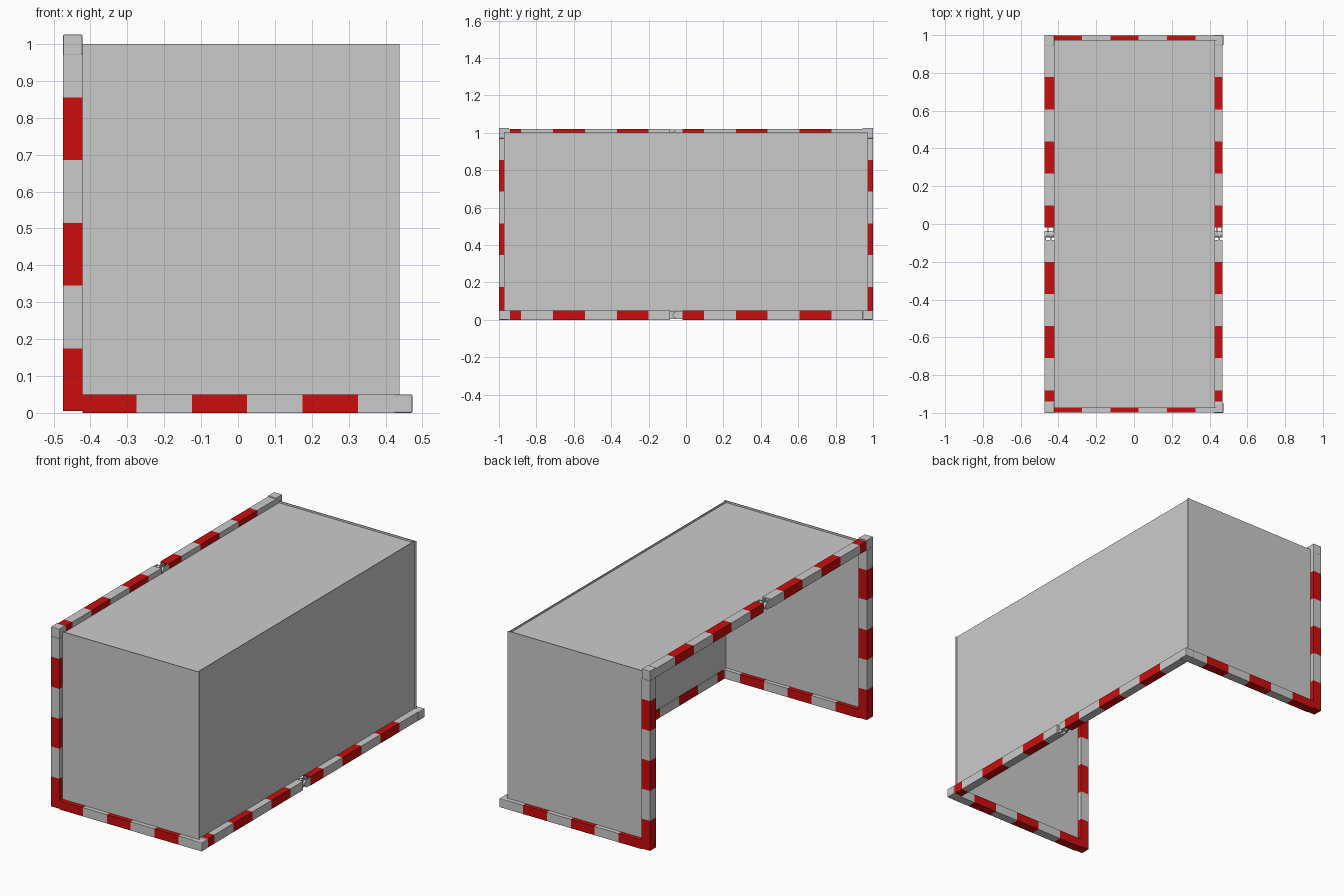
import bpy, bmesh, math
from mathutils import Matrix

if "Cube" in bpy.data.objects:
    bpy.data.objects.remove(bpy.data.objects["Cube"])

red = bpy.data.materials.new("signal_red")
red.diffuse_color = (0.6, 0.004, 0.004, 1)
red.use_nodes = True
red.node_tree.nodes["Principled BSDF"].inputs["Base Color"].default_value = red.diffuse_color


def finish(bm, name, mat=None):
    me = bpy.data.meshes.new(name)
    bm.to_mesh(me)
    bm.free()
    ob = bpy.data.objects.new(name, me)
    bpy.context.collection.objects.link(ob)
    if mat:
        me.materials.append(mat)
    return ob


def add_box(bm, x, y, z):
    lo, hi = zip(x, y, z)
    m = Matrix.Translation([(a + b) / 2 for a, b in zip(lo, hi)])
    m = m @ Matrix.Diagonal([b - a for a, b in zip(lo, hi)] + [1])
    return bmesh.ops.create_cube(bm, size=1, matrix=m)["verts"]


def box(name, x, y, z, bevel=0):
    bm = bmesh.new()
    add_box(bm, x, y, z)
    ob = finish(bm, name)
    if bevel:
        mod = ob.modifiers.new("soft_edges", "BEVEL")
        mod.width, mod.segments = bevel, 2
    return ob


def striped(name, axis, start, end, cross, reds):
    """Square tube along an axis, split into grey and red lengths."""
    cuts = sorted({start, end, *[v for r in reds for v in r]})
    grey_bm, red_bm = bmesh.new(), bmesh.new()
    for a, b in zip(cuts, cuts[1:]):
        spans = list(cross)
        spans.insert(axis, (a, b))
        add_box(red_bm if (a, b) in reds else grey_bm, *spans)
    finish(grey_bm, name + "_grey")
    finish(red_bm, name + "_red", red)


def hinge(name, x0, x1, z0, z1):
    """Interleaved rounded hinge leaves closing the gap in a folding rail."""
    bm = bmesh.new()
    w, zc, r = (x1 - x0) / 7, (z0 + z1) / 2, (z1 - z0) / 2
    for i in range(0, 7, 2):
        x = (x0 + i * w, x0 + (i + 1) * w)
        near = (i // 2) % 2 == 0
        add_box(bm, x, (-0.09, -0.05) if near else (-0.055, -0.018), (z0 + 0.003, z1 - 0.003))
    pin = Matrix.Translation(((x0 + x1) / 2, -0.054, zc)) @ Matrix.Rotation(math.pi / 2, 4, 'Y')
    bmesh.ops.create_cone(bm, cap_ends=True, segments=16, radius1=r * 0.7, radius2=r * 0.7,
                          depth=(x1 - x0) * 0.96, matrix=pin)
    finish(bm, name)


XL, XI, XR = -0.474, -0.422, 0.473      # opening side, post inner face, far side
T = 0.05                                # tube thickness
long_reds = [(-0.94, -0.882), (-0.71, -0.54), (-0.37, -0.2)]
long_reds_b = [(-0.018, 0.097), (0.267, 0.437), (0.607, 0.777)]
end_reds = [(XI, -0.275), (-0.125, 0.025), (0.175, 0.325)]
post_reds = [(0.005, 0.175), (0.345, 0.515), (0.685, 0.855)]

for side, s in (("front", -1), ("back", 1)):
    y = tuple(sorted((s * 0.998, s * (0.998 - T))))
    yo = tuple(sorted((s * 1.0, s * 0.945)))
    # Post, short ground rail and end wall
    striped(side + "_post", 2, 0.005, 0.97, [(XL, XI), yo], post_reds)
    box(side + "_post_cap", (XL, XI), yo, (0.97, 1.025), 0.002)
    striped(side + "_ground_rail", 0, XI, 0.425, [y, (0, T)], end_reds)
    box(side + "_ground_corner", (0.42, XR), yo, (0, T), 0.004)
    wy = s * 0.972
    box(side + "_wall", (XI, 0.438), (wy - 0.0015, wy + 0.0015), (T, 1.0))

# Long folding rails: roof edge on the open side, ground on the other
for name, x, z in (("roof_rail", (XL, XI), (0.97, 1.02)),
                   ("side_ground_rail", (0.421, 0.469), (0, T))):
    striped(name + "_near", 1, -0.946, -0.085, [x, z], long_reds)
    striped(name + "_far", 1, -0.018, 0.946, [x, z], long_reds_b)
    hinge(name + "_hinge", *x, *z)

# Cover sheets
box("side_wall", (0.427, 0.43), (-0.972, 0.972), (T, 1.0))
box("roof_sheet", (XI, 0.428), (-0.972, 0.972), (0.986, 0.989))
